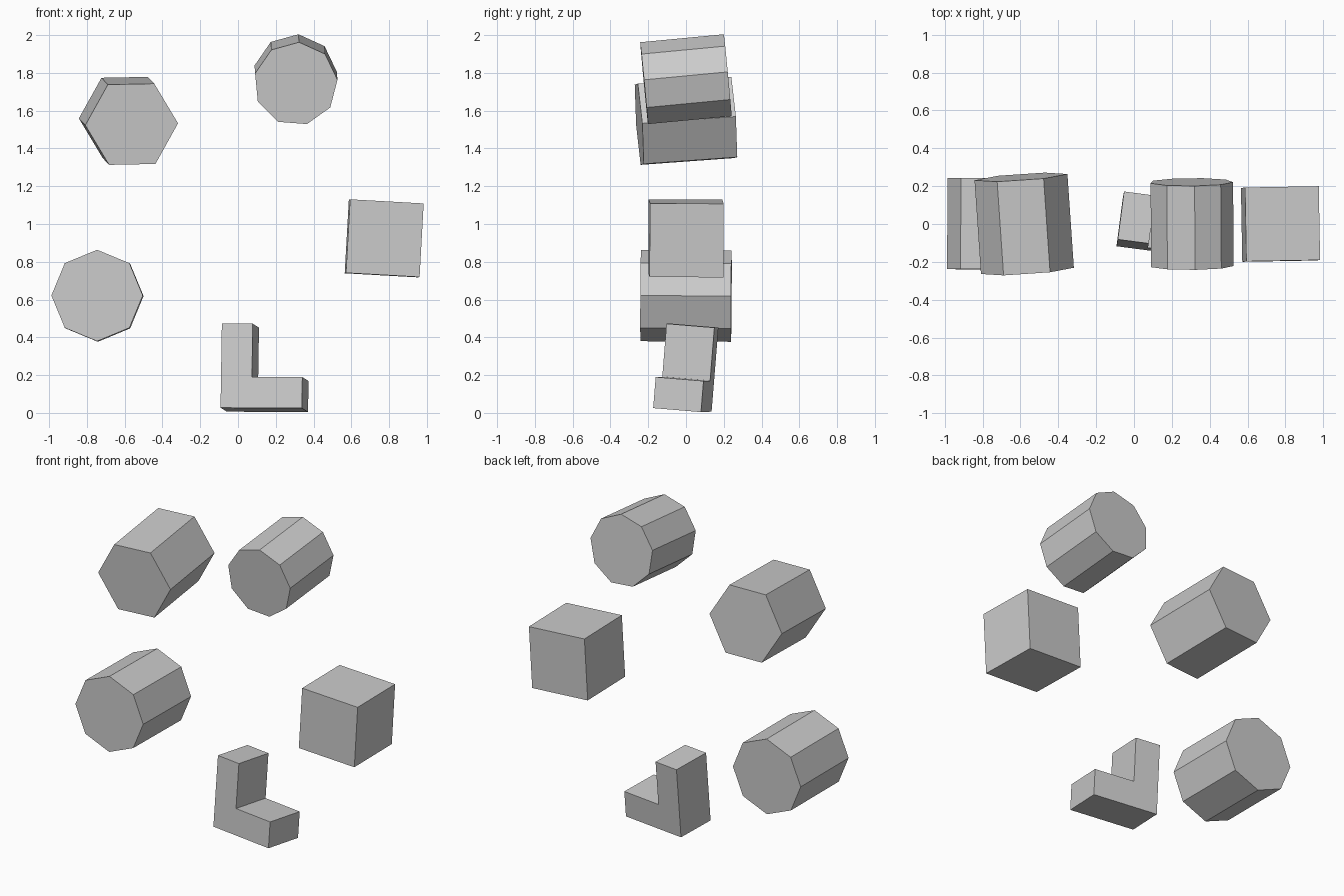
import bpy, bmesh
from math import cos, sin, radians, pi
from mathutils import Vector

if "Cube" in bpy.data.objects:
    bpy.data.objects.remove(bpy.data.objects["Cube"])


def ngon(n, r, spin):
    """Regular polygon in the x-z plane, first corner turned by spin degrees."""
    return [(r * cos(radians(spin) + 2 * pi * i / n),
             r * sin(radians(spin) + 2 * pi * i / n)) for i in range(n)]


def turn(pts, deg):
    c, s = cos(radians(deg)), sin(radians(deg))
    return [(x * c - z * s, x * s + z * c) for x, z in pts]


def prism(name, profile, centre, axis):
    """Extrude an x-z profile along a tilted front-to-back axis vector."""
    axis = Vector(axis)
    rot = Vector((0, 1, 0)).rotation_difference(axis)
    half = axis.length / 2
    bm = bmesh.new()
    front = bm.faces.new([bm.verts.new((x, -half, z)) for x, z in profile])
    res = bmesh.ops.extrude_face_region(bm, geom=[front], use_keep_orig=True)
    back = [g for g in res["geom"] if isinstance(g, bmesh.types.BMVert)]
    bmesh.ops.translate(bm, verts=back, vec=(0, 2 * half, 0))
    bmesh.ops.recalc_face_normals(bm, faces=bm.faces)
    mesh = bpy.data.meshes.new(name)
    bm.to_mesh(mesh)
    bm.free()
    obj = bpy.data.objects.new(name, mesh)
    obj.location = centre
    obj.rotation_mode = 'QUATERNION'
    obj.rotation_quaternion = rot
    bpy.context.collection.objects.link(obj)


# Many-sided blocks around the ring
prism("six_sided_block", ngon(6, 0.246, 1), (-0.58, 0, 1.546), (-0.034, 0.495, 0.036))
prism("nine_sided_block", ngon(9, 0.222, 5.5), (0.304, 0, 1.763), (-0.003, 0.443, 0.042))
prism("eight_sided_block", ngon(8, 0.242, 0), (-0.744, 0, 0.62), (0.004, 0.48, -0.003))

# Cube
prism("cube_block", ngon(4, 0.39 / 2 ** 0.5, 45 - 3.2), (0.774, 0, 0.924), (-0.007, 0.39, -0.002))

# L-shaped block, profile starting at its outer corner
w, h, t = 0.434, 0.447, 0.165
ell = [(0, 0), (w, 0), (w, t), (t, t), (t, h), (0, h)]
prism("corner_block", turn(ell, -0.6), (-0.076, 0.009, 0.017), (0.033, 0.253, -0.021))
